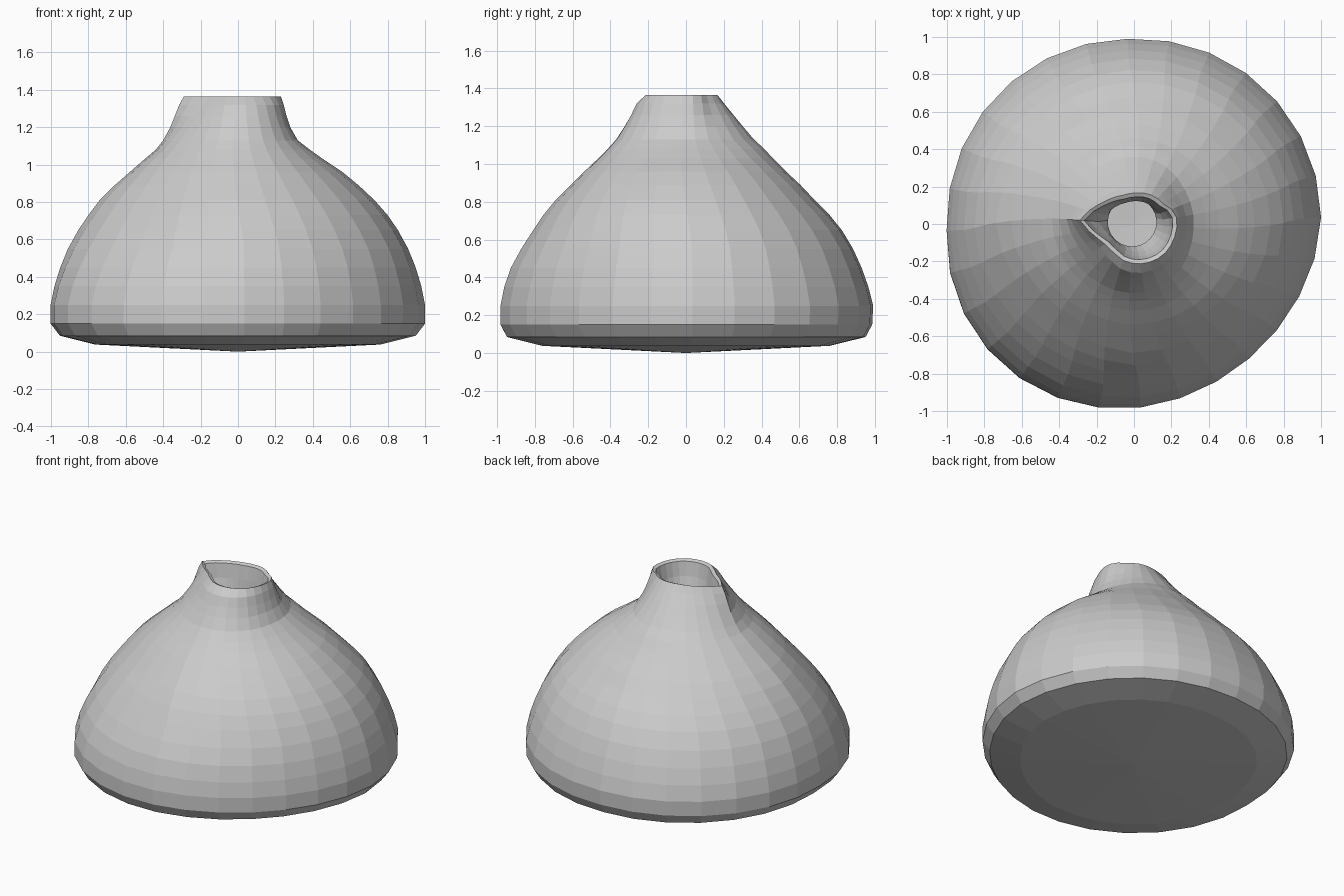
import bpy, bmesh, math

if "Cube" in bpy.data.objects:
    bpy.data.objects.remove(bpy.data.objects["Cube"])

SIDES = 28
STEP = 360 / SIDES

# Body rings from base to rim: z, radius toward +x, +y, -x, -y, weight of rim shape
RINGS = [
    (0.038, .76, .76, .76, .76, 0), (0.085, .95, .95, .95, .95, 0),
    (0.15, 1, .985, 1, .985, 0), (0.25, 1, .99, 1, .985, 0),
    (0.35, .98, .965, .98, .965, 0), (0.45, .95, .93, .95, .93, 0),
    (0.55, .91, .885, .91, .875, 0), (0.65, .855, .825, .855, .81, 0),
    (0.73, .80, .76, .80, .755, 0), (0.81, .73, .68, .74, .69, 0),
    (0.89, .645, .605, .66, .61, 0), (0.96, .56, .53, .58, .54, 0),
    (1.03, .455, .46, .50, .465, .05), (1.08, .385, .415, .44, .415, .12),
    (1.13, .32, .36, .40, .37, .25), (1.20, .28, .30, .36, .325, .5),
    (1.26, .26, .25, .335, .29, .75), (1.32, .245, .20, .31, .26, 1),
    (1.365, .23, .165, .285, .21, 1),
]
# Pinched mouth outline: angle, radius
RIM = [(0, .23), (14, .23), (35, .19), (60, .18), (90, .165), (115, .165),
       (145, .20), (163, .25), (176, .29), (190, .24), (209, .19), (235, .185),
       (256, .205), (285, .218), (315, .228), (340, .228), (360, .23)]
# Hand-made wobble of the body: z, extra radius toward the four diagonals
WOBBLE = [(0, .012, .012, .04, -.045), (.3, .012, .01, .035, -.045),
          (.5, .005, 0, .005, -.035), (.8, 0, -.02, -.04, -.015), (1.1, 0, 0, 0, 0), (2, 0, 0, 0, 0)]


def rim_radius(a):
    a %= 360
    for (a0, r0), (a1, r1) in zip(RIM, RIM[1:]):
        if a <= a1:
            return r0 + (r1 - r0) * (a - a0) / (a1 - a0)


def wobble(z, a):
    q = 1 + int(a % 360 // 90)
    for lo, hi in zip(WOBBLE, WOBBLE[1:]):
        if z <= hi[0]:
            amount = lo[q] + (hi[q] - lo[q]) * (z - lo[0]) / (hi[0] - lo[0])
            return amount * abs(math.sin(math.radians(2 * a)))


def blend(row, a):
    c, s = math.cos(math.radians(a)), math.sin(math.radians(a))
    return (row[1] if c > 0 else row[3]) * c * c + (row[2] if s > 0 else row[4]) * s * s


def outer_radius(row, a):
    return blend(row, a) + wobble(row[0], a) + row[5] * (rim_radius(a) - blend(RINGS[-1], a))


bm = bmesh.new()


def add_ring(z, radius, twist=0, cx=0, cy=0):
    ring = []
    for i in range(SIDES):
        a = 2 + i * STEP + twist
        r, t = radius(a), math.radians(a)
        ring.append(bm.verts.new((cx + r * math.cos(t), cy + r * math.sin(t), z)))
    return ring


# Outer wall, slightly twisted toward the pinched mouth
loops = [add_ring(row[0], lambda a, row=row: outer_radius(row, a),
                  -6 * min(1, max(0, (row[0] - .6) / .5))) for row in RINGS]

# Inside of the mouth, narrowing to a round throat
for z, inset, w in ((1.355, .022, 0), (1.26, .035, .1), (1.17, .05, .45)):
    loops.append(add_ring(z, lambda a: (rim_radius(a) - inset) * (1 - w) + .13 * w, -6))
loops.append(add_ring(1.08, lambda a: .13, -6, -.01, .01))

# Hollow interior following the body
for z, r in ((1.03, .3), (.85, .58), (.6, .77), (.3, .9), (.12, .85)):
    loops.append(add_ring(z, lambda a: r))

for low, high in zip(loops, loops[1:]):
    for i in range(SIDES):
        j = (i + 1) % SIDES
        bm.faces.new((low[i], low[j], high[j], high[i]))

# Slightly domed underside and inner floor
for ring, z in ((loops[0], 0), (loops[-1], .08)):
    centre = bm.verts.new((0, 0, z))
    for i in range(SIDES):
        bm.faces.new((ring[i], ring[(i + 1) % SIDES], centre))

bmesh.ops.recalc_face_normals(bm, faces=bm.faces)
mesh = bpy.data.meshes.new("vase")
bm.to_mesh(mesh)
bm.free()
vase = bpy.data.objects.new("vase", mesh)
bpy.context.collection.objects.link(vase)
